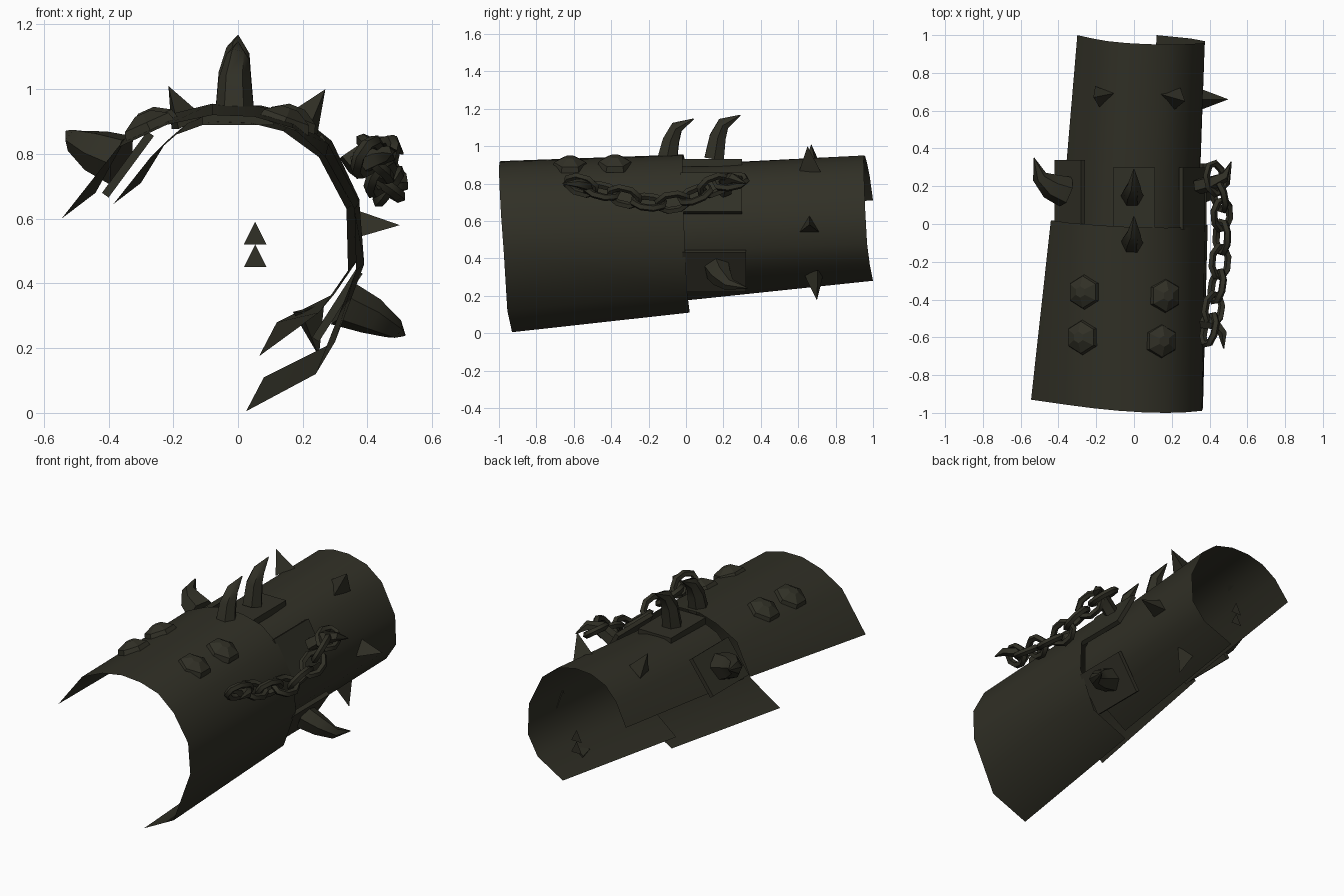
import bpy, bmesh, math
from mathutils import Vector, Matrix

cube = bpy.data.objects.get("Cube")
if cube:
    bpy.data.objects.remove(cube)

metal = bpy.data.materials.new("dark_olive_metal")
metal.use_nodes = True
color = (0.03, 0.029, 0.019, 1)
metal.diffuse_color = color
metal.node_tree.nodes["Principled BSDF"].inputs["Base Color"].default_value = color


def finish(name, bm, angle=None, fix_normals=True):
    if fix_normals:
        bmesh.ops.recalc_face_normals(bm, faces=bm.faces)
    mesh = bpy.data.meshes.new(name)
    bm.to_mesh(mesh)
    bm.free()
    obj = bpy.data.objects.new(name, mesh)
    bpy.context.collection.objects.link(obj)
    mesh.materials.append(metal)
    if angle:
        bpy.ops.object.select_all(action='DESELECT')
        obj.select_set(True)
        bpy.context.view_layer.objects.active = obj
        bpy.ops.object.shade_smooth_by_angle(angle=math.radians(angle))
    return obj


def shell(name, front, back, front_y, back_y):
    """Open curved sheet between two profiles; end rims bow along y."""
    bm = bmesh.new()
    rows = []
    for profile, ys in ((front, front_y), (back, back_y)):
        n = len(profile) - 1
        row = []
        for i, (x, z) in enumerate(profile):
            bow = abs(2 * i / n - 1) ** 2
            row.append(bm.verts.new((x, ys[0] + (ys[1] - ys[0]) * bow, z)))
        rows.append(row)
    for i in range(len(front) - 1):
        bm.faces.new((rows[0][i], rows[0][i + 1], rows[1][i + 1], rows[1][i]))
    return finish(name, bm, 60, False)


def sweep(name, pts, radii, sides=6, closed=False, angle=50):
    """Tube along a path, with a radius for each point."""
    pts = [Vector(p) for p in pts]
    n = len(pts)
    bm = bmesh.new()
    rings = []
    normal = (pts[2] - pts[1]).cross(pts[1] - pts[0]).normalized()
    for i, p in enumerate(pts):
        a = pts[i - 1] if closed or i else p
        b = pts[(i + 1) % n] if closed or i < n - 1 else p
        u = normal.cross((b - a).normalized()).normalized()
        ring = []
        for k in range(sides):
            t = math.tau * k / sides
            ring.append(bm.verts.new(p + radii[i] * (u * math.cos(t) + normal * math.sin(t))))
        rings.append(ring)
    for i in range(n if closed else n - 1):
        r, s = rings[i], rings[(i + 1) % n]
        for k in range(sides):
            j = (k + 1) % sides
            bm.faces.new((r[k], r[j], s[j], s[k]))
    if not closed:
        bm.faces.new(rings[0])
        bm.faces.new(rings[-1])
    return finish(name, bm, angle)


def spike(name, base, tip, radius, sides=3):
    base, tip = Vector(base), Vector(tip)
    d = tip - base
    bm = bmesh.new()
    bmesh.ops.create_cone(bm, cap_ends=True, segments=sides, radius1=radius, radius2=0, depth=d.length,
                          matrix=Matrix.Translation((base + tip) / 2) @ d.to_track_quat('Z', 'Y').to_matrix().to_4x4())
    return finish(name, bm)


def plate(name, a, b, y0, y1, thick):
    """Flat slab whose cross-section runs from a to b in x and z."""
    a, b = Vector((a[0], 0, a[1])), Vector((b[0], 0, b[1]))
    out = Vector((0, 1, 0)).cross(b - a).normalized() * thick
    bm = bmesh.new()
    loops = [[bm.verts.new(p + Vector((0, y, 0))) for p in (a, b, b + out, a + out)] for y in (y0, y1)]
    bm.faces.new(loops[0])
    bm.faces.new(loops[1])
    for i in range(4):
        j = (i + 1) % 4
        bm.faces.new((loops[0][i], loops[0][j], loops[1][j], loops[1][i]))
    return finish(name, bm)


# Two overlapping arm shells
shell("front_shell",
      [(-.545, .6), (-.37, .82), (-.22, .89), (-.08, .92), (.05, .915), (.17, .88), (.27, .79),
       (.36, .63), (.365, .44), (.24, .12), (.025, .005)],
      [(-.44, .68), (-.34, .86), (-.2, .925), (-.08, .955), (.05, .95), (.17, .92), (.28, .83),
       (.375, .65), (.39, .46), (.3, .22), (.08, .11)],
      (-1, -.93), (-.02, .02))
shell("rear_shell",
      [(-.385, .645), (-.27, .79), (-.19, .86), (-.08, .9), (.04, .895), (.14, .87), (.25, .79),
       (.335, .63), (.34, .44), (.25, .31), (.065, .175)],
      [(-.3, .71), (-.22, .84), (-.14, .91), (-.04, .945), (.07, .95), (.19, .92), (.29, .84),
       (.375, .66), (.375, .48), (.3, .37), (.12, .28)],
      (-.04, 0), (.95, 1))

# Reinforcing plates over the joint
plate("top_plate", (-.11, .93), (.11, .93), -.03, .3, .04)
plate("upper_right_plate", (.26, .86), (.375, .65), -.03, .3, .025)
plate("lower_right_plate", (.385, .43), (.25, .22), -.02, .32, .025)
plate("left_plate", (-.42, .68), (-.28, .87), 0, .34, .025)

# Curved horns on the plates
for i, y in enumerate((-.1, .15)):
    lift = i * .02
    sweep(f"top_horn_{i + 1}",
          [(-.01, y, .93), (-.01, y + .02, 1.03 + lift), (0, y + .05, 1.1 + lift), (0, y + .14, 1.145 + lift)],
          [.06, .05, .037, .003])
sweep("left_horn", [(-.36, .17, .78), (-.44, .2, .81), (-.5, .25, .84), (-.53, .35, .87)],
      [.085, .07, .04, .003])
sweep("lower_right_horn", [(.32, .17, .34), (.41, .19, .3), (.48, .23, .26), (.515, .33, .24)],
      [.075, .06, .035, .003])

# Spikes on the rear shell
spike("upper_left_spike", (-.165, .68, .89), (-.215, .67, 1.01), .065)
spike("upper_right_spike", (.2, .67, .88), (.27, .65, 1.0), .07)
spike("right_spike", (.36, .66, .57), (.5, .66, .58), .06)
spike("lower_right_spike", (.21, .69, .32), (.25, .7, .175), .06)

# Faceted domed studs on the front shell
studs = [(-.26, -.36, .88, -.42), (-.27, -.6, .87, -.42), (.16, -.38, .89, .38), (.14, -.62, .885, .35)]
for i, (x, y, z, tilt) in enumerate(studs):
    bm = bmesh.new()
    place = Matrix.Translation((x, y, z)) @ Matrix.Rotation(tilt, 4, 'Y')
    for r1, r2, depth, height in ((.095, .085, .03, .015), (.085, .03, .03, .045)):
        bmesh.ops.create_cone(bm, cap_ends=True, segments=6, radius1=r1, radius2=r2, depth=depth,
                              matrix=place @ Matrix.Translation((0, 0, height)))
    finish(f"stud_{i + 1}", bm)

# Hanging chain of alternating links
path = [Vector(p) for p in ((.40, -.56, .79), (.42, -.45, .76), (.44, -.33, .73), (.455, -.2, .7),
                            (.465, -.07, .7), (.465, .05, .74), (.45, .15, .79), (.43, .24, .81))]
for i, center in enumerate(path):
    d = (path[min(i + 1, len(path) - 1)] - path[max(i - 1, 0)]).normalized()
    side = d.cross(Vector((1, 0, 0))).normalized()
    side = Matrix.Rotation(math.radians(35 + 90 * (i % 2)), 3, d) @ side
    ring = []
    for k in range(8):
        t = math.tau * (k + .5) / 8
        ring.append(center + d * .085 * math.cos(t) + side * .055 * math.sin(t))
    sweep(f"chain_link_{i + 1}", ring, [.02] * 8, 5, True)

# Hooks anchoring the chain ends
sweep("front_chain_hook", [(.36, -.52, .76), (.43, -.53, .79), (.47, -.58, .8), (.475, -.66, .8)],
      [.035, .032, .025, .003], 5)
sweep("rear_chain_hook", [(.34, .2, .76), (.42, .22, .82), (.48, .25, .83), (.51, .32, .8)],
      [.045, .04, .028, .003], 5)

# Two small flat triangular tabs inside the rear opening
for i, z in enumerate((.45, .52)):
    bm = bmesh.new()
    bm.faces.new([bm.verts.new(p) for p in ((.018, .965, z), (.088, .965, z), (.053, .965, z + .07))])
    finish(f"inner_tab_{i + 1}", bm, None, False)
